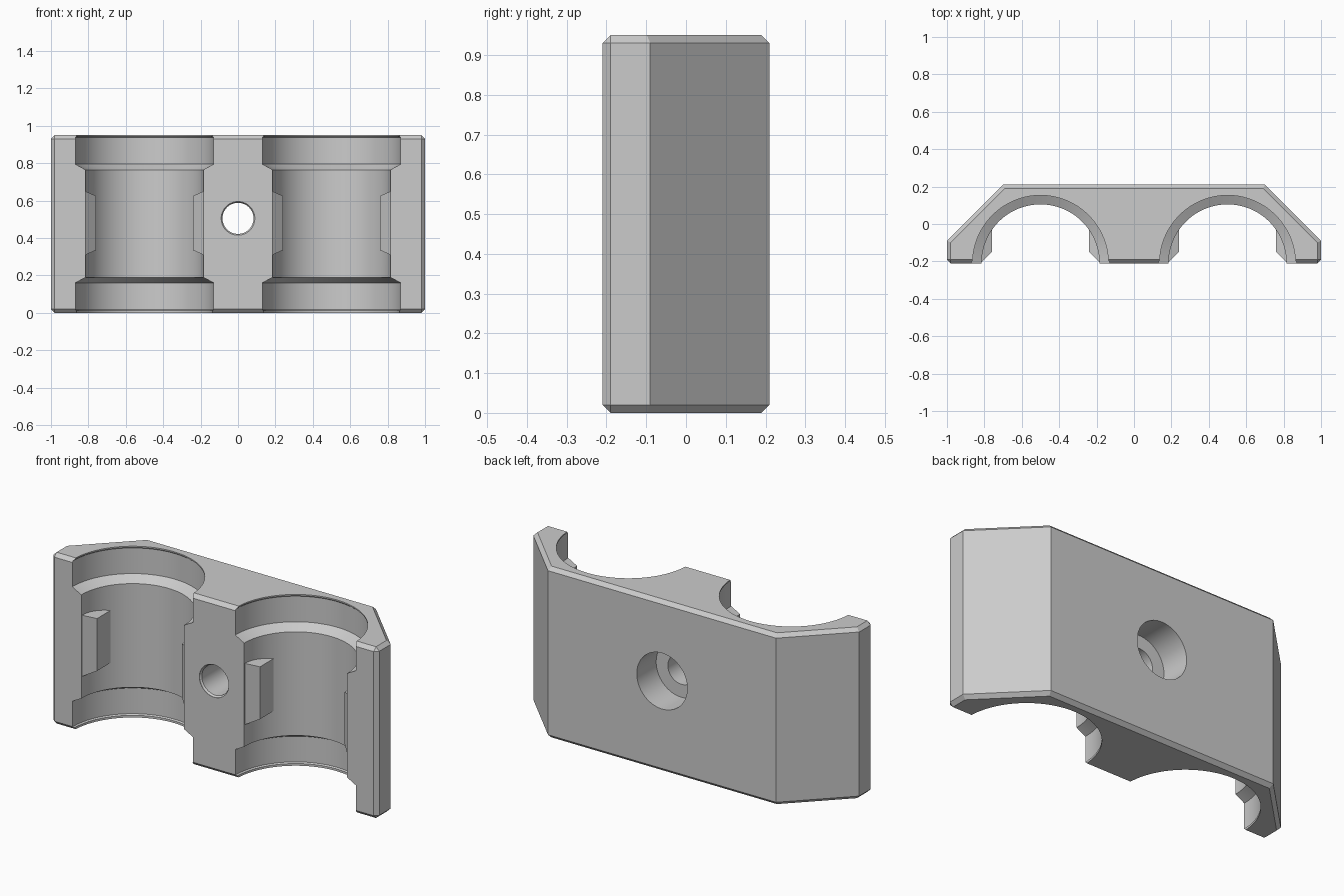
import bpy
import bmesh
import math
from mathutils import Matrix

if "Cube" in bpy.data.objects:
    bpy.data.objects.remove(bpy.data.objects["Cube"])

HEIGHT, FRONT, BACK = 0.95, -0.21, 0.21
CHAMFER = 0.02

grey = bpy.data.materials.new("plain grey")
grey.use_nodes = True
GREY = (0.6, 0.6, 0.6, 1)
grey.diffuse_color = GREY
grey.node_tree.nodes["Principled BSDF"].inputs["Base Color"].default_value = GREY


def make_object(name, bm):
    bmesh.ops.recalc_face_normals(bm, faces=bm.faces[:])
    mesh = bpy.data.meshes.new(name)
    bm.to_mesh(mesh)
    bm.free()
    mesh.materials.append(grey)
    obj = bpy.data.objects.new(name, mesh)
    bpy.context.collection.objects.link(obj)
    return obj


def prism(points, z0, z1):
    """Extrude an xy outline between two heights."""
    bm = bmesh.new()
    face = bm.faces.new([bm.verts.new((x, y, z0)) for x, y in points])
    new = bmesh.ops.extrude_face_region(bm, geom=[face])["geom"]
    bmesh.ops.translate(bm, vec=(0, 0, z1 - z0),
                        verts=[v for v in new if isinstance(v, bmesh.types.BMVert)])
    return bm


def lathe(name, profile, matrix, segments=96):
    """Revolve (radius, height) pairs around z into a closed solid."""
    bm = bmesh.new()
    rings = []
    for r, z in profile:
        angles = [2 * math.pi * (i + 0.5) / segments for i in range(segments)]
        rings.append([bm.verts.new((r * math.cos(a), r * math.sin(a), z)) for a in angles])
    for low, high in zip(rings, rings[1:]):
        for i in range(segments):
            j = (i + 1) % segments
            bm.faces.new((low[i], low[j], high[j], high[i]))
    bm.faces.new(rings[0])
    bm.faces.new(rings[-1])
    bmesh.ops.transform(bm, matrix=matrix, verts=bm.verts[:])
    return make_object(name, bm)


def combine(target, tool, operation):
    """Bake a boolean into the target and discard the tool."""
    tool.hide_render = True
    mod = target.modifiers.new("boolean", 'BOOLEAN')
    mod.operation, mod.object, mod.solver = operation, tool, 'EXACT'
    bpy.context.view_layer.update()
    graph = bpy.context.evaluated_depsgraph_get()
    mesh = bpy.data.meshes.new_from_object(target.evaluated_get(graph))
    target.modifiers.clear()
    target.data = mesh
    bpy.data.objects.remove(tool)


# Block with slanted back corners and chamfered rims and front corners
outline = [(-1, FRONT), (1, FRONT), (1, -0.09), (0.7, BACK), (-0.7, BACK), (-1, -0.09)]
bm = prism(outline, 0, HEIGHT)


def is_chamfered(edge):
    a, b = (v.co for v in edge.verts)
    return abs(a.z - b.z) < 0.01 or a.y < FRONT + 0.01


bmesh.ops.bevel(bm, geom=[e for e in bm.edges if is_chamfered(e)],
                offset=CHAMFER, segments=1, affect='EDGES')
block = make_object("clamp_block", bm)

# Two stepped half bores with a slim lip at each end
half_bore = [(0.363, -0.05), (0.363, 0.012), (0.37, 0.018), (0.37, 0.16), (0.315, 0.19)]
bore = half_bore + [(r, HEIGHT + 0.005 - z) for r, z in reversed(half_bore)]
for side in (-1, 1):
    cutter = lathe("bore_cutter", bore, Matrix.Translation((side * 0.5, FRONT, 0)))
    combine(block, cutter, 'DIFFERENCE')

# Screw hole through the middle, counterbored from the back
hole = [(0.09, -0.05), (0.09, 0.002), (0.083, 0.012), (0.083, 0.25), (0.155, 0.25), (0.155, 0.5)]
to_back = Matrix.Translation((0, FRONT, 0.505)) @ Matrix.Rotation(-math.pi / 2, 4, 'X')
combine(block, lathe("screw_hole_cutter", hole, to_back), 'DIFFERENCE')

# Tapered retaining lugs on both walls of each bore
lug = [(0.26, -0.15), (0.26, 0.0), (0.34, 0.0), (0.34, -0.19), (0.317, -0.206)]
for centre in (-0.5, 0.5):
    for side in (-1, 1):
        bm = prism(lug, -1, 1)
        for v in bm.verts:
            half = 0.17 - (0.315 - v.co.x) * 0.45
            v.co = (centre + side * v.co.x, v.co.y, 0.48 + half * v.co.z)
        combine(block, make_object("lug", bm), 'UNION')

# Smooth bores, crisp edges
bpy.ops.object.select_all(action='DESELECT')
block.select_set(True)
bpy.context.view_layer.objects.active = block
bpy.ops.object.shade_smooth_by_angle(angle=math.radians(20))
